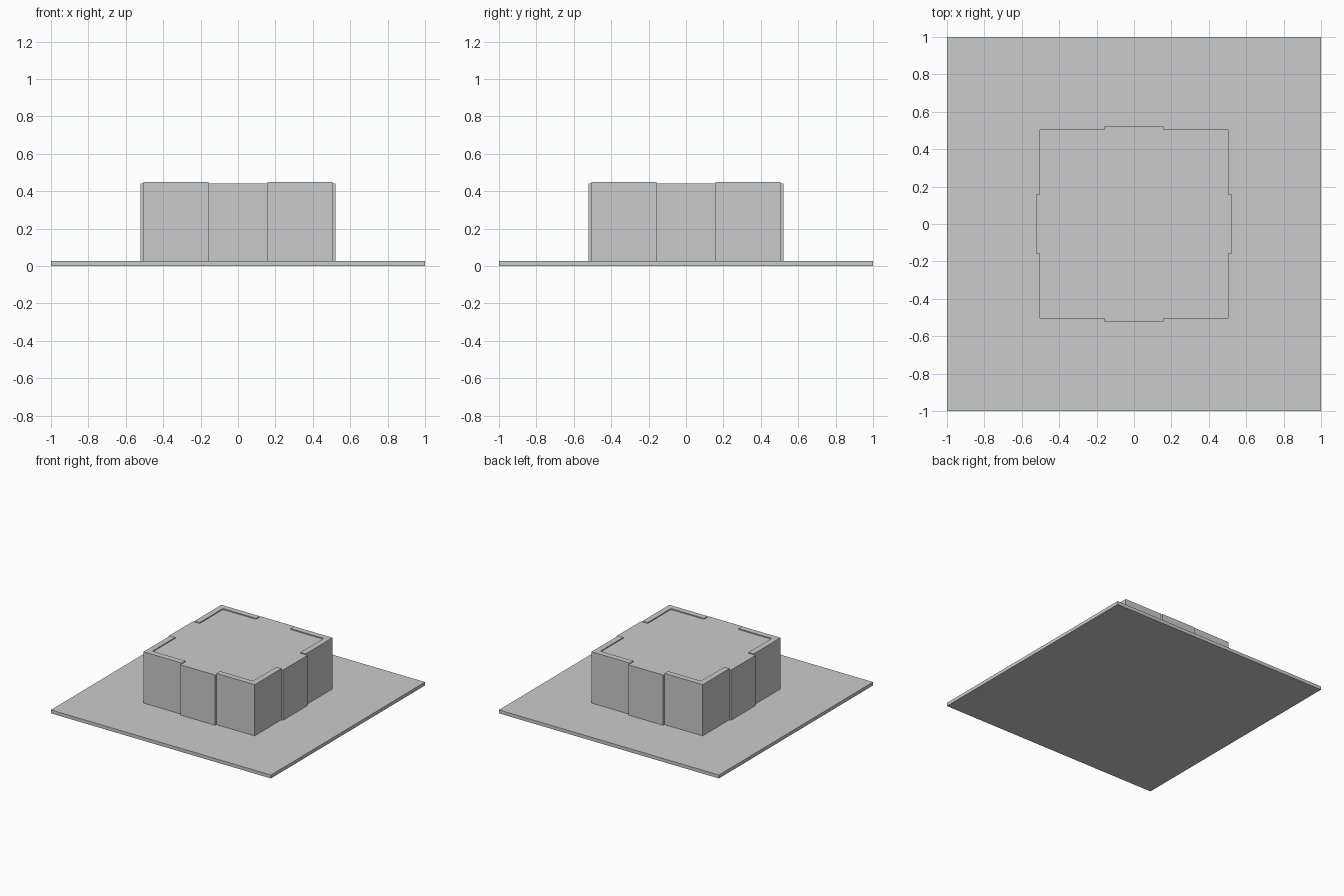
import bpy, bmesh
from mathutils import Matrix
from math import pi

if "Cube" in bpy.data.objects:
    bpy.data.objects.remove(bpy.data.objects["Cube"])

BASE_TOP = 0.028    # top of the ground slab
CORE_TOP = 0.441    # roof level
WALL_TOP = 0.449    # raised corner parapets
BAY = 0.158         # half width of the projecting bays
OUT = 0.521         # bay front distance from centre
WALL = 0.505        # corner wall outer distance
IN = 0.458          # corner wall inner distance


def prism(name, profile, z0, z1):
    """Extrude a closed XY profile from z0 to z1."""
    bm = bmesh.new()
    face = bm.faces.new([bm.verts.new((x, y, z0)) for x, y in profile])
    ext = bmesh.ops.extrude_face_region(bm, geom=[face])
    top = [v for v in ext["geom"] if isinstance(v, bmesh.types.BMVert)]
    bmesh.ops.translate(bm, verts=top, vec=(0, 0, z1 - z0))
    bmesh.ops.recalc_face_normals(bm, faces=bm.faces[:])
    mesh = bpy.data.meshes.new(name)
    bm.to_mesh(mesh)
    bm.free()
    obj = bpy.data.objects.new(name, mesh)
    bpy.context.collection.objects.link(obj)
    return obj


def turned(points):
    """Repeat profile points in four quarter turns."""
    result = []
    for _ in range(4):
        result += points
        points = [(-y, x) for x, y in points]
    return result


# Ground slab
prism("base_slab", turned([(1, -1)]), 0, BASE_TOP)

# Core block with a projecting bay on each side
prism("core_with_bays",
      turned([(OUT, -BAY), (OUT, BAY), (IN, BAY), (IN, IN), (BAY, IN)]),
      BASE_TOP, CORE_TOP)

# L-shaped corner walls, standing slightly above the roof
corner = [(BAY, IN), (IN, IN), (IN, BAY), (WALL, BAY), (WALL, WALL), (BAY, WALL)]
for i, side in enumerate(("back_right", "back_left", "front_left", "front_right")):
    wall = prism("corner_wall_" + side, corner, BASE_TOP, WALL_TOP)
    wall.data.transform(Matrix.Rotation(i * pi / 2, 4, 'Z'))
